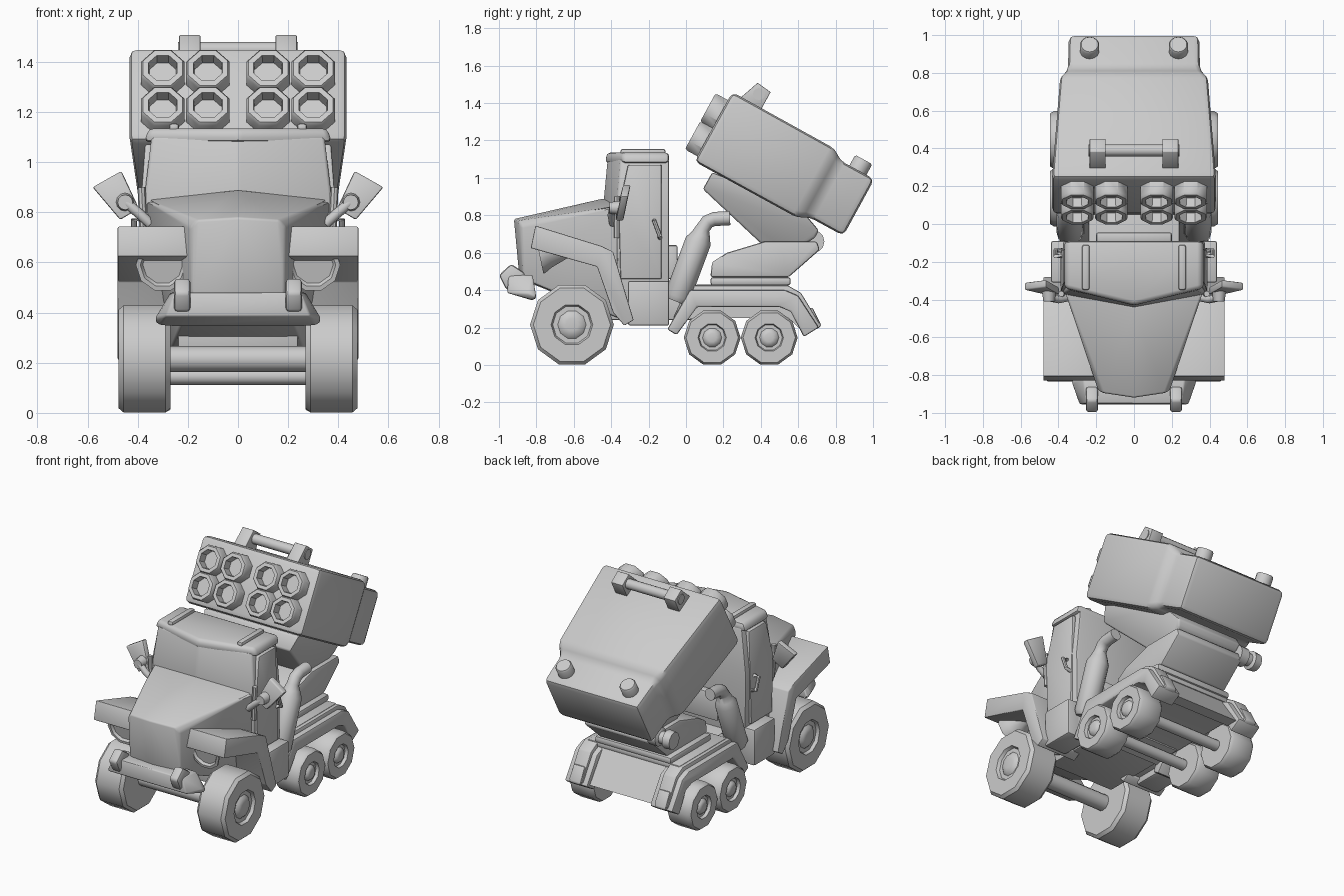
import bpy, bmesh
from math import pi, cos, sin, radians
from mathutils import Matrix, Vector

if "Cube" in bpy.data.objects:
    bpy.data.objects.remove(bpy.data.objects["Cube"])

grey = bpy.data.materials.new("plain_grey")
grey.use_nodes = True
grey.diffuse_color = (0.6, 0.6, 0.6, 1)
grey.node_tree.nodes["Principled BSDF"].inputs["Base Color"].default_value = (0.6, 0.6, 0.6, 1)
parts = []


def finish(bm, name, bevel=0.0, matrix=None, mirror=False):
    """Clean, bevel and place a mesh; optionally add its mirrored twin."""
    bmesh.ops.recalc_face_normals(bm, faces=bm.faces)
    if bevel:
        sharp = [e for e in bm.edges if e.calc_face_angle(0) > radians(20)]
        bmesh.ops.bevel(bm, geom=sharp, offset=bevel, segments=2, profile=0.5,
                        affect='EDGES', clamp_overlap=True)
    if matrix:
        bm.transform(matrix)
    for side in (("left_", "right_") if mirror else ("",)):
        if side == "right_":
            bm.transform(Matrix.Scale(-1, 4, (1, 0, 0)))
        bmesh.ops.recalc_face_normals(bm, faces=bm.faces)
        mesh = bpy.data.meshes.new(side + name)
        bm.to_mesh(mesh)
        mesh.materials.append(grey)
        obj = bpy.data.objects.new(side + name, mesh)
        bpy.context.collection.objects.link(obj)
        parts.append(obj)
    bm.free()


def loft(name, rings, **options):
    """Skin a row of equal rings and cap both ends."""
    bm = bmesh.new()
    rows = [[bm.verts.new(p) for p in ring] for ring in rings]
    count = len(rows[0])
    for a, b in zip(rows, rows[1:]):
        for i in range(count):
            j = (i + 1) % count
            bm.faces.new((a[i], a[j], b[j], b[i]))
    bm.faces.new(rows[0])
    bm.faces.new(rows[-1])
    finish(bm, name, **options)


def prism(name, x0, x1, outline, **options):
    """Side outline in (y, z) pulled across x."""
    loft(name, [[(x, y, z) for y, z in outline] for x in (x0, x1)], **options)


def box(name, x0, x1, y0, y1, z0, z1, **options):
    prism(name, x0, x1, [(y0, z0), (y1, z0), (y1, z1), (y0, z1)], **options)


def spin(name, profile, sides=10, **options):
    """Turn a profile of (x, radius) around the x axis, with a flat at the bottom."""
    turns = [2 * pi * i / sides + pi / sides - pi / 2 for i in range(sides)]
    loft(name, [[(x, r * cos(t), r * sin(t)) for t in turns] for x, r in profile], **options)


def tube(name, path, radii, sides=12, **options):
    """Round tube along a path with one radius per point."""
    path = [Vector(p) for p in path]
    rings = []
    for i, (p, r) in enumerate(zip(path, radii)):
        along = (path[min(i + 1, len(path) - 1)] - path[max(i - 1, 0)]).normalized()
        ref = Vector((1, 0, 0)) if abs(along.x) < 0.9 else Vector((0, 1, 0))
        up = along.cross(ref).normalized()
        out = up.cross(along)
        turns = [2 * pi * k / sides for k in range(sides)]
        rings.append([p + r * (cos(t) * out + sin(t) * up) for t in turns])
    loft(name, rings, **options)


def hull(name, points, **options):
    """Convex body through points given for the +x half."""
    bm = bmesh.new()
    for x, y, z in points:
        for sx in {x, -x}:
            bm.verts.new((sx, y, z))
    bmesh.ops.convex_hull(bm, input=bm.verts)
    bmesh.ops.dissolve_limit(bm, angle_limit=radians(2), verts=bm.verts, edges=bm.edges)
    finish(bm, name, **options)


def wheel(name, y, radius, x0, x1):
    tyre = [(x0, radius * .6), (x0, radius * .92), (x0 + .02, radius), (x1 - .02, radius),
            (x1, radius * .92), (x1, radius * .5), (x1 - .02, radius * .46)]
    cap = [(x1 - .02, radius * .34), (x1 - .005, radius * .27), (x1, radius * .15)]
    spin(name, tyre + cap, matrix=Matrix.Translation((0, y, radius * .96)), mirror=True)
    tube(name + "_axle", [(-x0 - .02, y, radius * .96), (x0 + .02, y, radius * .96)],
         [radius * .23] * 2)


# Wheels and axles
wheel("front_wheel", -.61, .224, .27, .477)
wheel("middle_wheel", .14, .152, .27, .445)
wheel("rear_wheel", .445, .152, .27, .445)

# Cab, hood and roof
hull("cab", [(.37, -.09, .25), (.37, -.36, .25), (.375, -.09, .8), (.375, -.37, .85),
             (.345, -.09, 1.1), (.345, -.35, 1.1), (0, -.44, .89), (0, -.42, 1.1)], bevel=.012)
hull("hood", [(.19, -.88, .74), (.165, -.895, .77), (0, -.92, .78), (.185, -.87, .46), (0, -.89, .46),
              (.365, -.36, .85), (0, -.44, .89), (.36, -.36, .6), (.27, -.36, .25)], bevel=.01)
hull("roof", [(.375, -.09, 1.08), (.375, -.34, 1.08), (0, -.435, 1.08), (.355, -.09, 1.135),
              (.355, -.34, 1.135), (0, -.425, 1.135)], bevel=.02)
box("roof_rail", .235, .275, -.35, -.11, 1.12, 1.155, bevel=.012, mirror=True)
loft("door", [[(x, -.35, .46), (x, -.13, .46), (x - .018, -.13, 1.07), (x - .018, -.31, 1.07), (x, -.36, .84)]
              for x in (.36, .39)], bevel=.008, mirror=True)
tube("door_handle", [(.38, -.17, .77), (.415, -.17, .77), (.415, -.14, .69), (.38, -.14, .68)],
     [.012] * 4, sides=8, mirror=True)
box("cab_back_bracket", -.2, .2, -.1, -.045, .46, .64, bevel=.01)
box("cab_step", .28, .44, -.31, -.09, .21, .45, bevel=.012, mirror=True)

# Mirrors on short arms
loft("mirror", [[(.465, y + .04, .965), (.58, y + .025, .9), (.47, y, .77), (.395, y, .815)]
                for y in (-.375, -.335)], bevel=.008, mirror=True)
tube("mirror_arm", [(.35, -.39, .755), (.40, -.4, .8), (.45, -.39, .84)], [.02] * 3, mirror=True)
tube("mirror_post", [(.375, -.37, .68), (.385, -.37, .9)], [.016] * 2, sides=8, mirror=True)
tube("mirror_joint", [(.45, -.41, .84), (.45, -.35, .84)], [.03, .038], mirror=True)

# Front fenders, headlights and bumper
prism("front_fender", .19, .48, [(-.805, .745), (-.45, .635), (-.39, .605), (-.28, .24), (-.33, .21),
                                 (-.39, .28), (-.475, .525), (-.83, .625)], bevel=.006, mirror=True)
face_front = Matrix.Rotation(radians(-90), 4, 'Z')
spin("headlight", [(-.1, .05), (0, .085), (.04, .108), (.05, .108), (.05, .09), (.035, .08)],
     matrix=Matrix.Translation((.3, -.735, .6)) @ Matrix.Rotation(radians(12), 4, 'X') @ face_front,
     mirror=True)
hull("bumper", [(.27, -.82, .48), (.25, -.95, .48), (.33, -.8, .36), (.31, -.83, .35),
                (.29, -.955, .385), (.33, -.84, .38), (.25, -.82, .345)], bevel=.008)
prism("bumper_guard", .19, .255, [(-1, .48), (-.935, .54), (-.86, .49), (-.87, .42), (-.96, .4)],
      bevel=.015, mirror=True)

# Chassis and rear bed
box("chassis_beam", -.24, .24, -.5, .12, .24, .4, bevel=.01)
prism("rear_bed", -.25, .25, [(-.06, .22), (.03, .4), (.54, .4), (.68, .2), (.6, .2), (.55, .25), (.04, .25)])
box("bed_plate", -.34, .34, .05, .55, .395, .43, bevel=.01)
prism("rear_fender", .23, .395, [(-.1, .19), (.02, .4), (.53, .4), (.6, .37), (.71, .2), (.63, .15),
                                 (.56, .285), (.5, .31), (.06, .31), (-.05, .16)], bevel=.01, mirror=True)
prism("rear_fender_rib", .265, .36, [(-.07, .25), (.01, .425), (.545, .425), (.615, .385), (.715, .22),
                                     (.69, .2), (.5, .36), (.06, .36)], bevel=.008, mirror=True)
prism("tail_light", .27, .355, [(.655, .3), (.675, .31), (.725, .21), (.7, .19)], bevel=.012, mirror=True)

# Exhaust stacks
tube("exhaust", [(.34, y, z) for y, z in [(-.055, .34), (-.045, .365), (.065, .66), (.08, .695), (.09, .73),
                                          (.115, .765), (.15, .78), (.235, .785)]],
     [.055, .07, .07, .052, .038, .038, .038, .038], mirror=True)

# Turret and lifting arm, the arm flaring towards the launcher
box("turret_ring", -.28, .28, .13, .56, .425, .47, bevel=.015)
prism("turret", -.25, .25, [(.13, .47), (.14, .55), (.22, .6), (.42, .66), (.5, .66), (.7, .66),
                            (.715, .615), (.55, .47)], bevel=.012)
arm = [(.14, 1.03), (.09, .94), (.4, .65), (.55, .59), (.69, .68), (.71, .72), (.6, .85)]
loft("lifting_arm", [[(side * (z * .35 - .01), y, z) for y, z in arm] for side in (-1, 1)], bevel=.012)
tube("pivot_knob", [(x, .68, .66) for x in (-.23, -.29, -.3, -.33, -.34, -.39)],
     [.06, .06, .04, .04, .06, .055])

# Launcher, built level and then tilted
tilt = Matrix.Translation((0, .171, 1.257)) @ Matrix.Rotation(radians(-28.7), 4, 'X')
loft("launcher", [[(-w, y, low), (w, y, low), (w, y, high), (-w, y, high)] for y, w, low, high in
                  [(-.03, .435, -.209, .214), (.6, .39, -.209, .211), (.65, .35, -.175, .17),
                   (.86, .345, -.175, .17)]], bevel=.032, matrix=tilt)
for row, v in (("upper", .078), ("lower", -.09)):
    for place, x in (("outer", .3), ("inner", .12)):
        spin(f"{row}_{place}_tube", [(-.02, .094), (.09, .094), (.105, .085), (.105, .062), (.05, .058)],
             sides=8, matrix=tilt @ Matrix.Translation((x, 0, v)) @ face_front, mirror=True)
face_up = Matrix.Rotation(radians(-90), 4, 'Y')
spin("rear_cap", [(-.02, .052), (.055, .052), (.065, .045)], sides=14,
     matrix=tilt @ Matrix.Translation((.235, .76, .17)) @ face_up, mirror=True)

# Carrying handle on top of the launcher
prism("handle_bracket", .15, .235, [(.02, .2), (.065, .322), (.15, .312), (.15, .2)],
      bevel=.004, matrix=tilt, mirror=True)
tube("handle_rod", [(-.24, .1, .273), (.24, .1, .273)], [.032] * 2, matrix=tilt)

# Soft shading with crisp corners
for obj in parts:
    obj.select_set(True)
bpy.context.view_layer.objects.active = parts[0]
bpy.ops.object.shade_smooth_by_angle(angle=radians(40))
